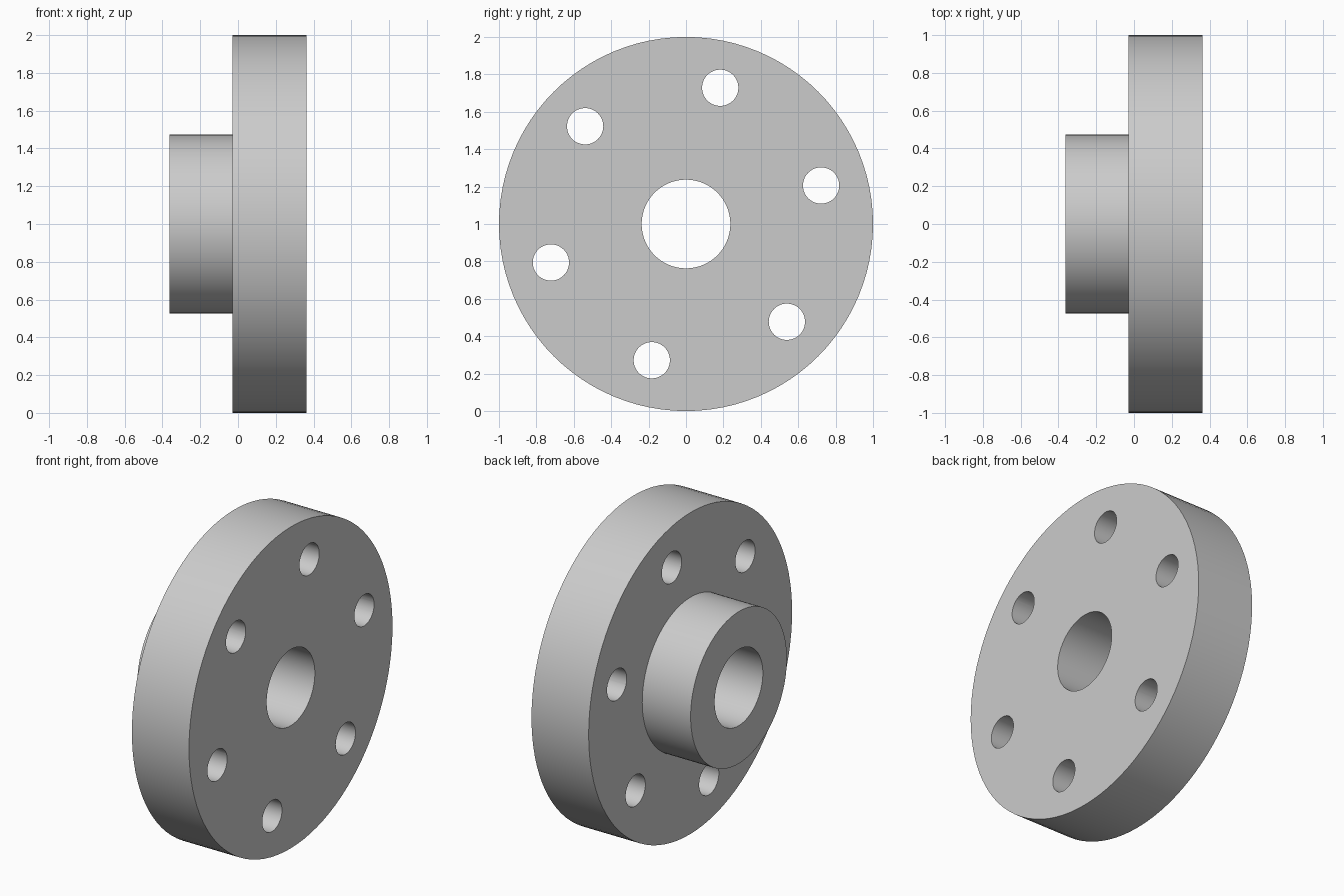
import bpy, bmesh
from math import radians, cos, sin, tau
from mathutils import Matrix, Vector

if "Cube" in bpy.data.objects:
    bpy.data.objects.remove(bpy.data.objects["Cube"], do_unlink=True)

CENTRE_Z = 1.0
BACK, STEP, FACE = -0.363, -0.03, 0.363     # positions along the x axis
BORE_R, HUB_R, FLANGE_R = 0.237, 0.473, 1.0
HOLE_R, HOLE_CIRCLE, HOLE_START = 0.097, 0.751, radians(15.9)
HOLES = 6

steel = bpy.data.materials.new("plain grey")
steel.use_nodes = True
grey = (0.6, 0.6, 0.6, 1)
steel.diffuse_color = grey
steel.node_tree.nodes["Principled BSDF"].inputs["Base Color"].default_value = grey


def make_object(name, bm):
    bmesh.ops.recalc_face_normals(bm, faces=bm.faces)
    mesh = bpy.data.meshes.new(name)
    bm.to_mesh(mesh)
    bm.free()
    mesh.materials.append(steel)
    obj = bpy.data.objects.new(name, mesh)
    bpy.context.collection.objects.link(obj)
    return obj


# Flange and hub, turned from one closed profile around the x axis
bm = bmesh.new()
profile = [(BACK, BORE_R), (BACK, HUB_R), (STEP, HUB_R),
           (STEP, FLANGE_R), (FACE, FLANGE_R), (FACE, BORE_R)]
verts = [bm.verts.new((x, 0, CENTRE_Z + r)) for x, r in profile]
edges = [bm.edges.new((v, verts[i - 1])) for i, v in enumerate(verts)]
bmesh.ops.spin(bm, geom=verts + edges, cent=(0, 0, CENTRE_Z), axis=(1, 0, 0),
               angle=tau, steps=96, use_merge=True)
bmesh.ops.remove_doubles(bm, verts=bm.verts, dist=0.0001)
flange = make_object("hub_flange", bm)

# Bolt hole cutters, spaced evenly on a circle
bm = bmesh.new()
for i in range(HOLES):
    a = HOLE_START + i * tau / HOLES
    spot = Vector((FACE / 2, HOLE_CIRCLE * cos(a), CENTRE_Z + HOLE_CIRCLE * sin(a)))
    bmesh.ops.create_cone(bm, cap_ends=True, segments=48, radius1=HOLE_R,
                          radius2=HOLE_R, depth=1,
                          matrix=Matrix.Translation(spot) @ Matrix.Rotation(tau / 4, 4, 'Y'))
cutter = make_object("bolt_hole_cutter", bm)
cutter.hide_render = True

# Cut the bolt holes
cut = flange.modifiers.new("bolt_holes", 'BOOLEAN')
cut.operation = 'DIFFERENCE'
cut.solver = 'EXACT'
cut.object = cutter
bpy.ops.object.select_all(action='DESELECT')
bpy.context.view_layer.objects.active = flange
flange.select_set(True)
bpy.ops.object.modifier_apply(modifier=cut.name)
bpy.data.objects.remove(cutter, do_unlink=True)

# Smooth round walls with crisp rims
bpy.ops.object.shade_smooth_by_angle(angle=radians(30))
